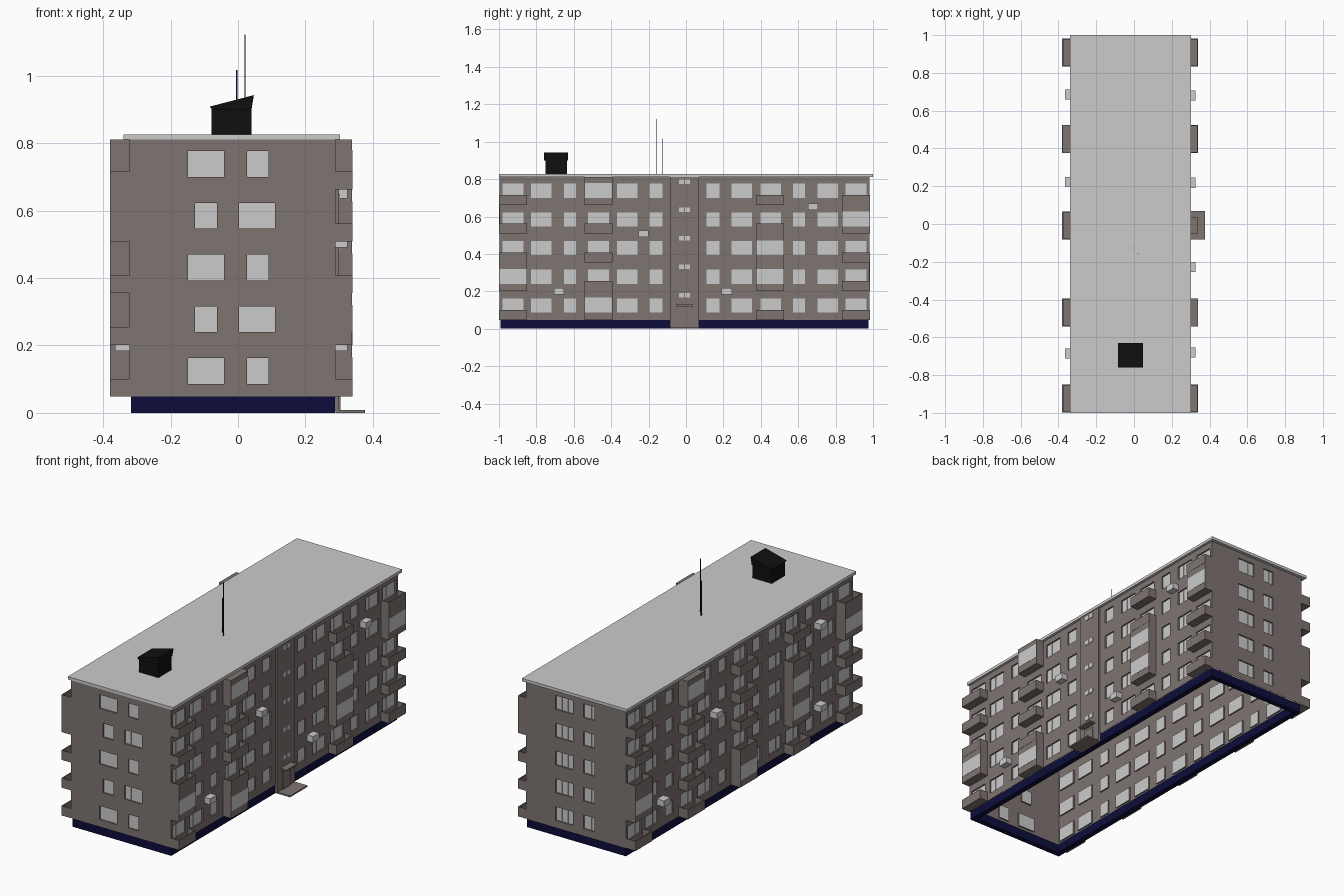
import bpy, bmesh
from mathutils import Vector

if "Cube" in bpy.data.objects:
    bpy.data.objects.remove(bpy.data.objects["Cube"])

def material(name, rgb):
    m = bpy.data.materials.new(name)
    m.diffuse_color = (*rgb, 1)
    m.use_nodes = True
    m.node_tree.nodes["Principled BSDF"].inputs["Base Color"].default_value = m.diffuse_color
    return m

BROWN = material("brown_render", (0.21, 0.176, 0.165))
LIGHT = material("light_grey", (0.60, 0.60, 0.60))
NAVY = material("navy_plinth", (0.004, 0.004, 0.045))
BLACK = material("black_metal", (0.005, 0.005, 0.005))

def finish(name, bm, mat):
    me = bpy.data.meshes.new(name)
    bm.to_mesh(me)
    bm.free()
    me.materials.append(mat)
    ob = bpy.data.objects.new(name, me)
    bpy.context.collection.objects.link(ob)
    return ob

def box(bm, x, y, z):
    """Add a box given (min, max) pairs in any order."""
    x, y, z = sorted(x), sorted(y), sorted(z)
    v = [bm.verts.new((a, b, c)) for a in x for b in y for c in z]
    for f in ((0, 1, 3, 2), (4, 6, 7, 5), (0, 4, 5, 1), (2, 3, 7, 6), (0, 2, 6, 4), (1, 5, 7, 3)):
        bm.faces.new([v[i] for i in f])

def boxes(name, mat, items):
    bm = bmesh.new()
    for it in items:
        box(bm, *it)
    return finish(name, bm, mat)

def quad(bm, pts, toward):
    f = bm.faces.new([bm.verts.new(p) for p in pts])
    f.normal_update()
    if f.normal.dot(Vector(toward)) < 0:
        f.normal_flip()

# Main dimensions
X0, X1, Y0, Y1 = -0.322, 0.289, -0.996, 0.982
ZB, ZT, FLOOR = 0.048, 0.812, 0.1535
WZ, WH, DEEP = 0.086, 0.076, 0.008

def wall(name, place, u_range, normal, wins, mullions=1):
    """Wall sheet with recessed windows; place(u, z, depth) gives a point."""
    n = Vector(normal)
    us = sorted({*u_range, *(u for w in wins for u in w[:2])})
    zs = sorted({ZB, ZT, *(z for w in wins for z in w[2:])})
    bm, gl = bmesh.new(), bmesh.new()
    for a, b in zip(us, us[1:]):
        for c, d in zip(zs, zs[1:]):
            mu, mz = (a + b) / 2, (c + d) / 2
            if not any(w[0] < mu < w[1] and w[2] < mz < w[3] for w in wins):
                quad(bm, [place(a, c, 0), place(b, c, 0), place(b, d, 0), place(a, d, 0)], n)
    bmesh.ops.remove_doubles(bm, verts=bm.verts, dist=1e-5)
    for a, b, c, d in wins:
        ring = [(a, c), (b, c), (b, d), (a, d)]
        mid = Vector(place((a + b) / 2, (c + d) / 2, DEEP / 2))
        for p, q in zip(ring, ring[1:] + ring[:1]):
            edge = (Vector(place(*p, DEEP / 2)) + Vector(place(*q, DEEP / 2))) / 2
            quad(bm, [place(*p, 0), place(*q, 0), place(*q, DEEP), place(*p, DEEP)], mid - edge)
        quad(gl, [place(*p, DEEP) for p in ring], n)
        # mullion bars
        k = mullions if b - a > 0.08 else mullions - 1
        for i in range(1, k + 1):
            u = a + (b - a) * i / 3 if k < 3 else a
            lo, hi = place(u - 0.002, c, DEEP), place(u + 0.002, d, DEEP - 0.003)
            box(gl, *[(lo[j], hi[j]) for j in range(3)])
    finish(name, bm, BROWN)
    finish(name + "_windows", gl, LIGHT)

def rows(cols):
    return [(a, b, WZ + FLOOR * k, WZ + FLOOR * k + WH) for k in range(5) for a, b in cols]

# Long side walls: window columns mirrored about the building middle
MID = -0.008
half = [(0.118, 0.186), (0.25, 0.362), (0.405, 0.515), (0.58, 0.645), (0.712, 0.822), (0.862, 0.972)]
cols = [(MID + a, MID + b) for a, b in half] + [(MID - b, MID - a) for a, b in half]
wall("right_wall", lambda u, z, d: (X1 - d, u, z), (Y0, Y1), (1, 0, 0), rows(cols))
wall("left_wall", lambda u, z, d: (X0 + d, u, z), (Y0, Y1), (-1, 0, 0),
     rows(cols + [(MID - 0.055, MID + 0.055)]))

# End walls: the front alternates two layouts, the back repeats one
even = [(-0.127, -0.062), (0.003, 0.11)]
odd = [(-0.148, -0.042), (0.027, 0.09)]
front = [w for i, w in enumerate(rows(odd)) if (i // 2) % 2 == 0]
front += [w for i, w in enumerate(rows(even)) if (i // 2) % 2 == 1]
wall("front_wall", lambda u, z, d: (u, Y0 + d, z), (X0, X1), (0, -1, 0), front)
wall("back_wall", lambda u, z, d: (u, Y1 - d, z), (X0, X1), (0, 1, 0), rows(even), 2)

# Plinth ring
T = 0.03
px0, px1, py0, py1 = -0.317, 0.287, -0.992, 0.977
boxes("plinth", NAVY, [
    ((px0, px0 + T), (py0, py1), (0, ZB)), ((px1 - T, px1), (py0, py1), (0, ZB)),
    ((px0 + T, px1 - T), (py0, py0 + T), (0, ZB)), ((px0 + T, px1 - T), (py1 - T, py1), (0, ZB))])

# Roof slab
boxes("roof", LIGHT, [((-0.34, 0.303), (-1, 1), (0.81, 0.826))])

# Balconies: open trays, or closed boxes with a full-width glass front
def balconies(side, wall_x, out_x, glazed):
    trays, rooms, glass = [], [], []
    s, t = (1 if out_x > 0 else -1), 0.006
    for c, closed in glazed.items():
        a, b = c - 0.0745, c + 0.0745
        for k in range(5):
            z = ZB + FLOOR * k
            if k + 1 in closed:
                rooms.append(((wall_x, out_x - s * 0.001), (a, b), (z, min(z + FLOOR, 0.81))))
                glass.append(((out_x - s * 0.002, out_x), (a + 0.001, b - 0.001), (z + 0.038, z + 0.118)))
            else:
                top = z + 0.053
                trays += [((wall_x, out_x), (a, b), (z, z + 0.006)),
                          ((out_x - s * t, out_x), (a, b), (z + 0.006, top)),
                          ((wall_x, out_x - s * t), (a, a + t), (z + 0.006, top)),
                          ((wall_x, out_x - s * t), (b - t, b), (z + 0.006, top))]
    boxes(side + "_open_balconies", BROWN, trays)
    boxes(side + "_closed_balconies", BROWN, rooms)
    boxes(side + "_balcony_glass", LIGHT, glass)

balconies("right", X1, 0.339, {-0.924: [2], -0.468: [1, 5], 0.45: [2, 3], 0.908: [4]})
balconies("left", X0, -0.38, {0.908: [2], 0.45: [5], MID: [1], -0.468: [2, 3], -0.924: [4]})

# Stairwell strip with small windows
boxes("stairwell", BROWN, [((X1 - 0.01, 0.299), (-0.085, 0.069), (0.005, 0.81))])
boxes("stairwell_windows", LIGHT, [
    ((0.298, 0.302), (MID + s - 0.014, MID + s + 0.014), (z - 0.012, z + 0.012))
    for z in (0.18, 0.332, 0.485, 0.637, 0.785) for s in (-0.0165, 0.0165)])

# Entrance: step, canopy and door
boxes("entrance_step", BROWN, [((X1, 0.376), (-0.083, 0.069), (0, 0.008))])
boxes("entrance_canopy", BROWN, [((0.295, 0.335), (-0.053, 0.037), (0.12, 0.129))])
boxes("entrance_door", BROWN, [((0.298, 0.304), (-0.04, 0.024), (0.008, 0.105))])

# Air conditioner units
def coolers(name, x, spots):
    boxes(name, LIGHT, [(x, (y - 0.027, y + 0.027), (z - 0.017, z + 0.017)) for y, z in spots])

coolers("right_coolers", (X1, 0.325), [(0.68, 0.652), (0.218, 0.2), (-0.228, 0.508), (-0.68, 0.2)])
coolers("left_coolers", (X0, -0.365), [(-0.685, 0.652), (-0.685, 0.2), (0.222, 0.508), (0.685, 0.2)])

# Roof hut with a sloping cap
boxes("roof_hut", BLACK, [((-0.078, 0.04), (-0.752, -0.637), (0.826, 0.902))])
bm = bmesh.new()
profile = [(-0.084, 0.908), (-0.078, 0.9), (0.04, 0.9), (0.047, 0.942)]
f = bm.faces.new([bm.verts.new((x, -0.76, z)) for x, z in profile])
ext = bmesh.ops.extrude_face_region(bm, geom=[f])
bmesh.ops.translate(bm, vec=(0, 0.13, 0), verts=[g for g in ext["geom"] if isinstance(g, bmesh.types.BMVert)])
bmesh.ops.recalc_face_normals(bm, faces=bm.faces)
finish("roof_hut_cap", bm, BLACK)

# Antennas
boxes("tall_antenna", BLACK, [((0.0195, 0.0225), (-0.1585, -0.1555), (0.82, 1.122))])
boxes("short_antenna", NAVY, [((-0.0065, -0.0015), (-0.1285, -0.1255), (0.82, 1.016))])
